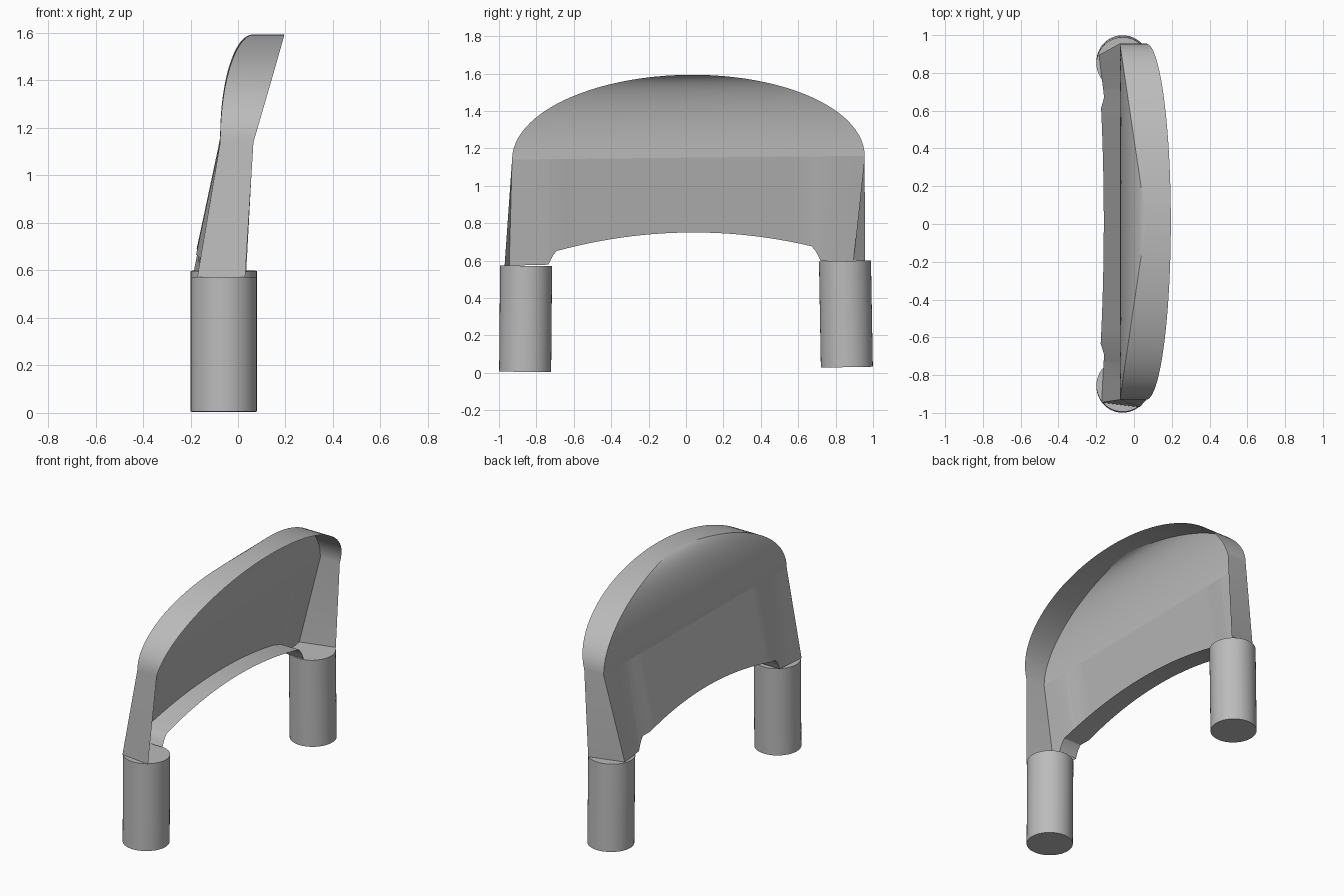
import bpy, math
from mathutils import Vector

cube = bpy.data.objects.get("Cube")
if cube:
    bpy.data.objects.remove(cube, do_unlink=True)

grey = bpy.data.materials.new("plain grey")
grey.use_nodes = True
colour = (0.5, 0.5, 0.5, 1)
grey.diffuse_color = colour
grey.node_tree.nodes["Principled BSDF"].inputs["Base Color"].default_value = colour


def finish(obj):
    obj.data.materials.append(grey)
    bpy.ops.object.select_all(action='DESELECT')
    obj.select_set(True)
    bpy.context.view_layer.objects.active = obj
    bpy.ops.object.shade_smooth_by_angle(angle=math.radians(30))


def sheet(name, rows):
    """Skin a surface across rows holding equal numbers of points."""
    n = len(rows[0])
    verts = [p for row in rows for p in row]
    faces = [(r * n + i, r * n + i + 1, (r + 1) * n + i + 1, (r + 1) * n + i)
             for r in range(len(rows) - 1) for i in range(n - 1)]
    mesh = bpy.data.meshes.new(name)
    mesh.from_pydata(verts, [], faces)
    mesh.validate()
    obj = bpy.data.objects.new(name, mesh)
    bpy.context.collection.objects.link(obj)
    finish(obj)


LEFT, RIGHT = -0.93, 0.955
MID, HALF, RISE = (LEFT + RIGHT) / 2, (RIGHT - LEFT) / 2, 0.443
STEPS = 48


def fold_z(y):
    return 1.15 + 0.0106 * y


def arch_point(angle, level, front=False):
    """Point of the upper shell; level 0 is the fold, 1 the crown."""
    y = MID - HALF * math.cos(angle)
    f = min(1, math.sin(angle) * level)
    x = 0.065 + 0.13 * f if front else 0.065 - 0.14 * math.sqrt(1 - f * f)
    return (x, y, fold_z(y) + RISE * f)


def lower_x(y, z):
    """Depth of the sloping lower panel, eased back near the feet."""
    x = -0.075 - 0.2125 * (fold_z(y) - z)
    if abs(y) > 0.66:
        x = max(x, -0.157 - (abs(y) - 0.66) * (0.05 if y < 0 else 0.12))
    return x


# Curved upper panel
angles = [math.pi * i / STEPS for i in range(STEPS + 1)]
levels = [math.sin(math.pi / 2 * j / 12) for j in range(12, -1, -1)]
sheet("upper_panel", [[arch_point(a, s) for a in angles] for s in levels])

# Lower panel with its arched bottom edge
arc = []
for i in range(25):
    y = -0.69 + 1.36 * i / 24
    arc.append((y, 0.75 - 0.185 * y * y + 0.015 * y))
inner = ([(-0.735, 0.578), (-0.725, 0.6), (-0.71, 0.63)] + arc
         + [(0.69, 0.655), (0.705, 0.63), (0.72, 0.598)])
outline = [(-0.945, 0.572), (-0.86, 0.575)] + inner + [(0.82, 0.598), (0.895, 0.6)]
bottom = [(lower_x(y, z), y, z) for y, z in outline]
fold = [(-0.075, y, fold_z(y)) for y in [LEFT] + [p[0] for p in outline[1:-1]] + [RIGHT]]
sheet("lower_panel", [fold, bottom])

# Flange along the bottom arch
sheet("bottom_flange", [[(lower_x(y, z), y, z) for y, z in inner],
                        [(-0.03, y, z) for y, z in inner]])

# Outer rim running up one side, over the crown and down the other
back = [bottom[0]] + [arch_point(a, 1) for a in angles] + [bottom[-1]]
front = ([(0.03, -0.97, 0.572)] + [arch_point(a, 1, True) for a in angles]
         + [(0.035, 0.957, 0.6)])
sheet("outer_rim", [front, back])

# Two slightly tilted round legs
for name, base, top in (("right_leg", (-0.06, -0.86, 0.005), (-0.06, -0.855, 0.572)),
                        ("left_leg", (-0.06, 0.86, 0.03), (-0.06, 0.85, 0.598))):
    a, b = Vector(base), Vector(top)
    bpy.ops.mesh.primitive_cylinder_add(vertices=48, radius=0.139, depth=(b - a).length,
                                        location=(a + b) / 2)
    leg = bpy.context.object
    leg.name = name
    leg.rotation_euler = (b - a).to_track_quat('Z', 'Y').to_euler()
    finish(leg)
